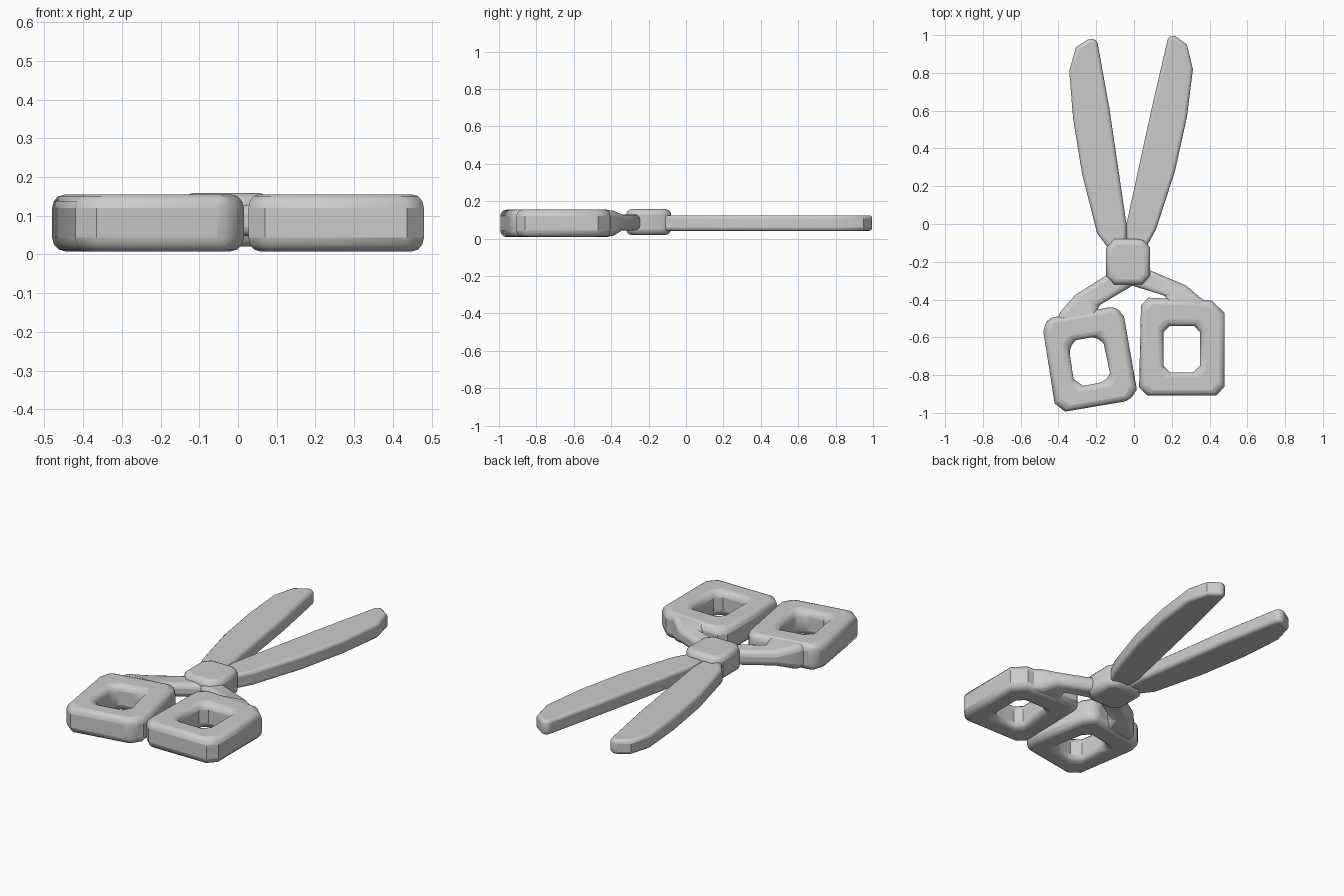
import bpy, bmesh, math

cube = bpy.data.objects.get("Cube")
if cube:
    bpy.data.objects.remove(cube, do_unlink=True)

grey = bpy.data.materials.new("plain grey")
grey.use_nodes = True
colour = (0.6, 0.6, 0.6, 1)
grey.diffuse_color = colour
grey.node_tree.nodes["Principled BSDF"].inputs["Base Color"].default_value = colour


def finish(name, bm, bevel):
    """Turn the mesh into a rounded, smooth-shaded object."""
    bmesh.ops.recalc_face_normals(bm, faces=bm.faces)
    mesh = bpy.data.meshes.new(name)
    bm.to_mesh(mesh)
    bm.free()
    mesh.materials.append(grey)
    obj = bpy.data.objects.new(name, mesh)
    bpy.context.collection.objects.link(obj)
    mod = obj.modifiers.new("soft edges", "BEVEL")
    mod.width = bevel
    mod.segments = 3
    mod.limit_method = "ANGLE"
    mod.angle_limit = math.radians(50)
    bpy.ops.object.select_all(action="DESELECT")
    obj.select_set(True)
    bpy.context.view_layer.objects.active = obj
    bpy.ops.object.shade_smooth_by_angle(angle=math.radians(40))
    return obj


def ring(bm, points, z):
    return [bm.verts.new((x, y, z)) for x, y in points]


def bridge(bm, a, b):
    n = len(a)
    for i in range(n):
        j = (i + 1) % n
        bm.faces.new((a[i], a[j], b[j], b[i]))


def slab(name, outline, low, high, bevel, hole=None):
    """Flat plate from an outline, with an optional hole of equal point count."""
    bm = bmesh.new()
    bottom, top = ring(bm, outline, low), ring(bm, outline, high)
    bridge(bm, bottom, top)
    if hole:
        hole_bottom, hole_top = ring(bm, hole, low), ring(bm, hole, high)
        bridge(bm, hole_bottom, hole_top)
        bridge(bm, bottom, hole_bottom)
        bridge(bm, top, hole_top)
    else:
        bm.faces.new(bottom)
        bm.faces.new(top)
    return finish(name, bm, bevel)


def arm(name, sections):
    """Loft rectangular sections: two plan points, low and high z."""
    bm = bmesh.new()
    rings = []
    for (ax, ay), (bx, by), low, high in sections:
        corners = ((ax, ay, low), (bx, by, low), (bx, by, high), (ax, ay, high))
        rings.append([bm.verts.new(c) for c in corners])
    for a, b in zip(rings, rings[1:]):
        bridge(bm, a, b)
    bm.faces.new(rings[0])
    bm.faces.new(rings[-1])
    return finish(name, bm, 0.03)


# Blades, spread open
slab("right_blade", [(-.23, .985), (-.307, .937), (-.343, .81), (-.322, .555),
                     (-.275, .265), (-.195, -.05), (-.12, -.15), (-.04, -.15),
                     (-.04, 0), (-.13, .61), (-.195, .97)], .042, .125, .03)
slab("left_blade", [(.21, 1), (.28, .95), (.312, .82), (.28, .565),
                    (.217, .28), (.116, -.03), (.05, -.15), (-.04, -.15),
                    (-.04, 0), (.095, .62), (.18, .985)], .042, .125, .03)

# Pivot block with cut corners
slab("pivot_block", [(-.105, -.32), (.045, -.32), (.085, -.275), (.085, -.125),
                     (.05, -.08), (-.105, -.08), (-.147, -.125), (-.147, -.275)],
     .02, .158, .03)

# Ring handles
slab("left_handle", [(.037, -.43), (.075, -.39), (.41, -.405), (.48, -.47),
                     (.48, -.86), (.437, -.907), (.07, -.907), (.027, -.865)],
     .008, .155, .035,
     [(.155, -.575), (.19, -.54), (.32, -.54), (.35, -.575),
      (.35, -.75), (.315, -.785), (.19, -.785), (.155, -.75)])
slab("right_handle", [(-.48, -.57), (-.462, -.5), (-.095, -.435), (-.053, -.49),
                      (.015, -.875), (-.02, -.935), (-.365, -.993), (-.42, -.95)],
     .008, .155, .035,
     [(-.345, -.655), (-.307, -.615), (-.195, -.595), (-.16, -.635),
      (-.127, -.79), (-.15, -.835), (-.27, -.857), (-.32, -.82)])

# Arms flaring into the handles
arm("right_arm", [((-.12, -.255), (.02, -.31), .045, .13),
                  ((-.31, -.375), (-.20, -.44), .045, .13),
                  ((-.39, -.465), (-.19, -.47), .015, .15),
                  ((-.42, -.54), (-.20, -.51), .015, .15)])
arm("left_arm", [((.06, -.235), (-.03, -.32), .045, .13),
                 ((.275, -.325), (.18, -.385), .045, .13),
                 ((.345, -.385), (.17, -.41), .015, .15),
                 ((.42, -.44), (.17, -.45), .015, .15)])
